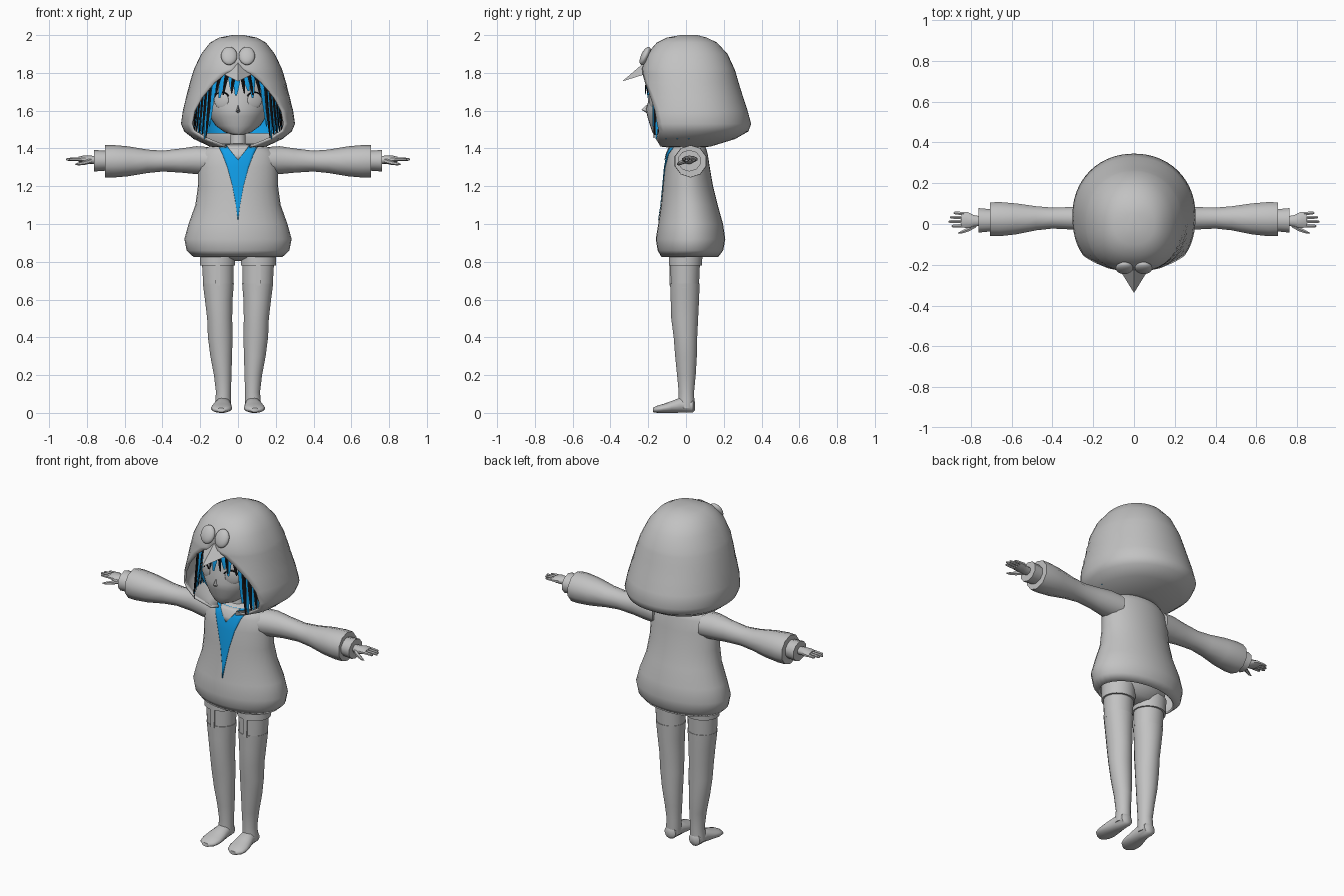
import bpy, bmesh, math
from mathutils import Vector


def material(name, rgb):
    m = bpy.data.materials.new(name)
    m.diffuse_color = (*rgb, 1)
    return m


GREY = material("plain grey", (0.54, 0.54, 0.54))
BLUE = material("bright blue", (0.006, 0.40, 0.95))
BLACK = material("black", (0.005, 0.005, 0.006))


def finish(name, bm, mat, thick=0):
    bmesh.ops.remove_doubles(bm, verts=bm.verts, dist=0.0004)
    bmesh.ops.recalc_face_normals(bm, faces=bm.faces)
    me = bpy.data.meshes.new(name)
    bm.to_mesh(me)
    bm.free()
    me.materials.append(mat)
    ob = bpy.data.objects.new(name, me)
    bpy.context.collection.objects.link(ob)
    if thick:
        mod = ob.modifiers.new("thickness", 'SOLIDIFY')
        mod.thickness, mod.offset = thick, -1
    return ob


def skin(bm, rings, closed=True, caps=(True, True)):
    rows = [[bm.verts.new(p) for p in r] for r in rings]
    n = len(rows[0])
    for a, b in zip(rows, rows[1:]):
        for i in range(n if closed else n - 1):
            j = (i + 1) % n
            bm.faces.new((a[i], a[j], b[j], b[i]))
    for row, on in ((rows[0], caps[0]), (rows[-1], caps[1])):
        if on:
            bm.faces.new(row if closed else row[:-1])


def shell(name, rows, mat, n=32, p=1.0, caps=(True, True), thick=0):
    """Upright loft; rows are z, half width, front y, back y, half opening."""
    rings = []
    for z, w, f, b, gap in rows:
        a0 = math.asin(min(1, gap / w) ** (1 / p))
        ring = []
        for i in range(n + 1):
            a = a0 + (2 * math.pi - 2 * a0) * i / n
            s, c = math.sin(a), math.cos(a)
            q = p if c > 0 else 1 - (1 - p) * 0.3      # squarer front, rounder back
            ring.append((w * math.copysign(abs(s) ** q, s),
                         (f + b) / 2 - (b - f) / 2 * math.copysign(abs(c) ** q, c), z))
        rings.append(ring)
    bm = bmesh.new()
    skin(bm, rings, False, caps)
    return finish(name, bm, mat, thick)


def tube(name, axis, rows, mat, n=14, side=1, caps=(True, True)):
    """Loft along an axis; rows are centre x, y, z and the two radii."""
    rings = []
    for x, y, z, r1, r2 in rows:
        ring = []
        for i in range(n):
            a = 2 * math.pi * (i + 0.5) / n
            u, v = r1 * math.cos(a), r2 * math.sin(a)
            d = {'x': (0, u, v), 'y': (u, 0, v), 'z': (u, v, 0)}[axis]
            ring.append((side * (x + d[0]), y + d[1], z + d[2]))
        rings.append(ring)
    bm = bmesh.new()
    skin(bm, rings, True, caps)
    return finish(name, bm, mat)


def hull(name, pts, mat):
    bm = bmesh.new()
    for p in pts:
        bm.verts.new(p)
    bmesh.ops.convex_hull(bm, input=bm.verts)
    return finish(name, bm, mat)


def ball(name, loc, scale, rot, mat):
    bm = bmesh.new()
    bmesh.ops.create_uvsphere(bm, u_segments=20, v_segments=12, radius=1)
    ob = finish(name, bm, mat)
    ob.location, ob.scale, ob.rotation_euler = loc, scale, rot


# Hood with a pointed face opening
shell("hood", [
    (2.0, .03, -.03, .06, 0), (1.987, .10, -.10, .11, 0), (1.96, .148, -.155, .165, 0),
    (1.90, .195, -.207, .22, 0), (1.82, .233, -.235, .257, 0), (1.80, .24, -.235, .264, .06),
    (1.75, .255, -.24, .278, .125), (1.67, .275, -.25, .303, .195), (1.60, .292, -.26, .326, .235),
    (1.53, .302, -.26, .345, .25), (1.49, .285, -.25, .33, .238), (1.45, .235, -.22, .26, .175),
    (1.41, .15, -.15, .13, .08), (1.405, .10, -.11, .08, .06)],
    GREY, n=40, p=0.85, caps=(True, False), thick=0.012)
hull("hood_beak", [(0, -.215, 1.86), (.07, -.225, 1.79), (-.07, -.225, 1.79),
                   (0, -.338, 1.755), (0, -.215, 1.80)], GREY)

# Head, nose and neck
shell("head", [
    (1.47, .02, -.165, -.10, 0), (1.485, .07, -.178, -.02, 0), (1.52, .118, -.19, .08, 0),
    (1.57, .152, -.205, .14, 0), (1.61, .168, -.212, .16, 0), (1.65, .175, -.20, .17, 0),
    (1.72, .18, -.20, .18, 0), (1.80, .155, -.165, .16, 0), (1.86, .10, -.10, .10, 0),
    (1.875, .02, -.02, .02, 0)], GREY)
hull("nose", [(0, -.236, 1.605), (.012, -.207, 1.595), (-.012, -.207, 1.595),
              (0, -.205, 1.585), (0, -.198, 1.64)], GREY)
tube("neck", 'z', [(0, -.01, 1.36, .05, .05), (0, 0, 1.41, .042, .042), (0, 0, 1.52, .042, .042)], GREY)

# Hair cap behind the face, then tapered locks in two colours
shell("hair_back", [
    (1.90, .03, -.03, .03, 0), (1.88, .10, -.10, .10, 0), (1.83, .165, -.175, .17, 0),
    (1.78, .195, -.20, .20, .10), (1.70, .21, -.21, .215, .19), (1.60, .22, -.205, .235, .21),
    (1.52, .22, -.19, .235, .21), (1.48, .19, -.16, .20, .18)], BLUE, caps=(True, False))


def lock(bm, az0, z0, az1, z1, width, lift=0):
    rings = []
    for k in range(6):
        t = k / 5
        az, z = math.radians(az0 + (az1 - az0) * t), z0 + (z1 - z0) * t
        r = .213 * math.sqrt(1 - ((z - 1.7) / .22) ** 2) if z > 1.7 else .213 + .1 * (1.7 - z)
        r += lift
        out, tan = Vector((math.sin(az), -math.cos(az), 0)), Vector((math.cos(az), math.sin(az), 0))
        c = out * r + Vector((0, 0, z))
        w = width * max(0.03, (1 - t)) ** 0.45
        h = .009 * (1 - t) + .001
        rings.append([c + tan * w, c + out * h, c - tan * w, c - out * h])
    skin(bm, rings)


bright, dark = bmesh.new(), bmesh.new()
for i in range(-4, 5):                                   # fringe: bright locks, dark ones between
    lock(bright, i * 10.5, 1.835, i * 12 + (3 if i % 2 else -3),
         1.68 + (.03 if i % 2 else 0) - .006 * abs(i), .023)
for s in (1, -1):
    for i in range(4):
        lock(dark, s * (5 + i * 10.5), 1.83, s * (9 + i * 12), 1.69 - .008 * i, .014, .004)
    for i in range(9):                                   # side locks down to the jaw
        lock(bright, s * (38 + i * 8), 1.79, s * (41 + i * 7.5), 1.465 - .015 * (i % 2) + (.05 if i == 0 else 0), .019)
        lock(dark, s * (42 + i * 8), 1.79, s * (45 + i * 7.5), 1.455 + .015 * (i % 2), .017, .003)
finish("bright_hair_locks", bright, BLUE)
finish("dark_hair_locks", dark, BLACK)

# Jacket body, open at the hem
BODY = [(.825, .235, -.13, .17, 0), (.86, .272, -.15, .197, 0), (.92, .284, -.16, .208, 0),
        (1.0, .262, -.147, .196, 0), (1.1, .226, -.132, .168, 0), (1.2, .212, -.122, .143, 0),
        (1.3, .21, -.113, .126, 0), (1.37, .20, -.10, .115, 0), (1.405, .165, -.085, .105, 0),
        (1.425, .11, -.065, .09, 0)]
shell("jacket", BODY, GREY, caps=(False, True), thick=0.012)


def chest_plate(name, edge, mat, lift):
    """Thin strip lying on the jacket front; edge rows are z, half width."""
    rings = []
    for z, half in edge:
        lo, hi = [(a, b) for a, b in zip(BODY, BODY[1:]) if a[0] <= z <= b[0]][0]
        t = (z - lo[0]) / (hi[0] - lo[0])
        w, f, b = (lo[k] + (hi[k] - lo[k]) * t for k in (1, 2, 3))
        xs = [half * i / 6 for i in range(-6, 7)]
        rings.append([(x, (f + b) / 2 - (b - f) / 2 * math.sqrt(1 - (x / w) ** 2) - lift, z) for x in xs])
    bm = bmesh.new()
    skin(bm, rings, False, (False, False))
    finish(name, bm, mat, 0.003)


chest_plate("shirt_front", [(1.02, .001), (1.1, .011), (1.2, .029), (1.3, .056), (1.37, .083),
                            (1.405, .10), (1.42, .10)], BLUE, .004)
chest_plate("bare_throat", [(1.34, .001), (1.37, .025), (1.405, .052), (1.42, .062)], GREY, .008)

# Hips inside the hem
shell("hips", [(.805, .03, -.03, .04, 0), (.82, .13, -.07, .075, 0), (.86, .19, -.10, .10, 0),
               (.95, .20, -.10, .13, 0), (1.05, .17, -.09, .11, 0)], GREY)

for side, tag in ((1, "left_"), (-1, "right_")):
    # Hood and face eyes
    ball(tag + "hood_eye", (side * .047, -.216, 1.89), (.043, .022, .052), (math.radians(-25), 0, 0), GREY)
    turn = math.radians(24) * side
    ball(tag + "eye", (side * .088, -.176, 1.655), (.042, .010, .042), (0, 0, turn), GREY)
    bm = bmesh.new()
    arc = [math.radians(30 + 12 * k) for k in range(11)]
    skin(bm, [[(side * (.088 + r * math.cos(a)), -.189 + .40 * r * math.cos(a), 1.655 + r * math.sin(a))
               for a in arc] for r in (.040, .046)], False, (False, False))
    finish(tag + "eyelash", bm, BLACK, 0.004)

    # Sleeve, cuff and hand
    tube(tag + "sleeve", 'x', [
        (.15, .02, 1.335, .085, .072), (.22, .025, 1.338, .072, .074), (.30, .028, 1.336, .058, .064),
        (.40, .029, 1.333, .054, .055), (.48, .028, 1.332, .062, .062), (.58, .025, 1.332, .080, .079),
        (.66, .024, 1.332, .088, .086), (.705, .024, 1.332, .086, .085)], GREY, 10, side)
    tube(tag + "cuff", 'x', [(.69, .018, 1.335, .056, .052), (.762, .018, 1.335, .063, .057)], GREY, 10, side)
    tube(tag + "palm", 'x', [(.75, .015, 1.338, .024, .022), (.785, .015, 1.34, .030, .022),
                             (.82, .020, 1.343, .042, .019), (.845, .022, 1.343, .040, .013)], GREY, 10, side)
    for name, y, spread, tip in (("index", -.008, -.002, .895), ("middle", .012, 0, .910),
                                 ("ring", .031, .002, .903), ("little", .050, .004, .885)):
        tube(tag + name + "_finger", 'x', [
            (.83, y, 1.343, .010, .010), (tip - .03, y + spread * .6, 1.343, .009, .009),
            (tip - .006, y + spread, 1.342, .007, .007), (tip, y + spread, 1.342, .003, .003)], GREY, 6, side)
    tube(tag + "thumb", 'x', [(.775, -.005, 1.335, .014, .014), (.81, -.026, 1.325, .012, .012),
                              (.845, -.040, 1.318, .008, .008), (.862, -.044, 1.316, .002, .002)], GREY, 6, side)

    # Shorts leg, thigh, stocking and foot
    tube(tag + "shorts_leg", 'z', [(.108, 0, .86, .095, .09), (.108, -.003, .78, .094, .088)], GREY, 20, side)
    tube(tag + "thigh", 'z', [(.107, -.004, .80, .085, .079), (.104, -.006, .66, .080, .075)], GREY, 20, side)
    tube(tag + "stocking", 'z', [
        (.104, -.006, .685, .083, .079), (.102, -.006, .60, .074, .076), (.097, -.007, .50, .067, .072),
        (.094, -.003, .40, .066, .063), (.089, 0, .30, .058, .058), (.081, .002, .20, .047, .050),
        (.077, .002, .11, .040, .041), (.079, .002, .06, .042, .043), (.08, .0, .025, .042, .042)], GREY, 20, side)
    tube(tag + "foot", 'y', [
        (.08, .048, .035, .018, .022), (.08, .036, .038, .036, .037), (.08, -.03, .041, .043, .041),
        (.085, -.075, .032, .052, .032), (.088, -.12, .024, .057, .024),
        (.09, -.155, .019, .048, .019), (.09, -.176, .015, .022, .011)], GREY, 16, side)
    # Garter strap between shorts and stocking
    hull(tag + "garter_strap", [(side * (.107 + dx), y, z) for dx in (-.012, .012)
                                for y, z in ((-.087, .79), (-.080, .79), (-.088, .675), (-.080, .675))], GREY)

# Smooth shading with crisp edges
for ob in bpy.context.scene.objects:
    ob.select_set(True)
    bpy.context.view_layer.objects.active = ob
bpy.ops.object.shade_smooth_by_angle(angle=math.radians(45))
